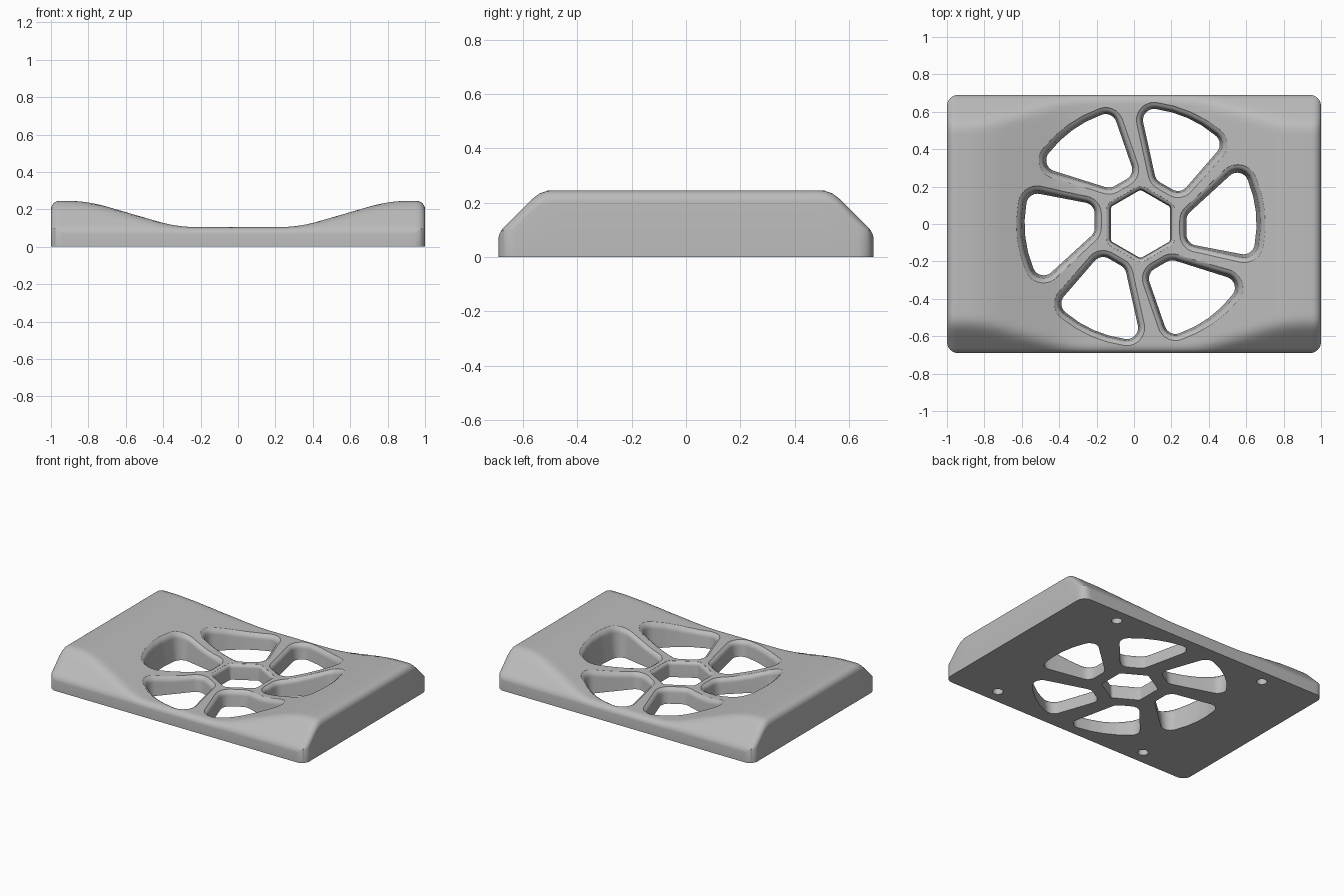
import bpy, bmesh, math
from mathutils import Vector, Matrix

cube = bpy.data.objects.get("Cube")
if cube:
    bpy.data.objects.remove(cube, do_unlink=True)

HX, HY, CORNER = 1.0, 0.69, 0.06
HUB = Vector((0.035, 0.0))


def smin(a, b, k):
    h = max(k - abs(a - b), 0)
    return min(a, b) - h * h / (4 * k)


def drop(d, r):
    """Height lost to a rounded edge at distance d from it."""
    if d >= r:
        return 0
    return r - math.sqrt(max(r * r - (r - max(d, 0)) ** 2, 0))


def height(x, y):
    """Dished top with 45 degree long sides and rounded rims."""
    ramp = 0.105 + 0.29 * (abs(x) - 0.325)
    z = -smin(-0.105, -ramp, 0.03)
    z = smin(z, 0.245, 0.03)
    z = smin(z, 0.09 + HY - abs(y), 0.035)
    return z - drop(HX - abs(x), 0.045) - drop(HY - abs(y), 0.02)


def ticks(half):
    """Grid positions, closer together near the rims."""
    rim = [half - CORNER * (1 - math.cos(i * math.pi / 14)) for i in range(7)]
    inner = half - CORNER
    n = round(2 * inner / 0.03)
    mid = [-inner + 2 * inner * i / n for i in range(n + 1)]
    return [-v for v in rim] + mid + rim[::-1]


def round_corner(x, y):
    qx, qy = (abs(x) - HX) / CORNER + 1, (abs(y) - HY) / CORNER + 1
    if qx > 0 and qy > 0:
        u, v = qx * math.sqrt(1 - qy * qy / 2), qy * math.sqrt(1 - qx * qx / 2)
        x = math.copysign(HX - CORNER + u * CORNER, x)
        y = math.copysign(HY - CORNER + v * CORNER, y)
    return x, y


def finish(bm, name):
    bmesh.ops.recalc_face_normals(bm, faces=bm.faces)
    mesh = bpy.data.meshes.new(name)
    bm.to_mesh(mesh)
    bm.free()
    ob = bpy.data.objects.new(name, mesh)
    bpy.context.collection.objects.link(ob)
    return ob


# Plate: dished top sheet, straight skirt, flat underside
bm = bmesh.new()
grid = []
for y in ticks(HY):
    row = []
    for x in ticks(HX):
        px, py = round_corner(x, y)
        row.append(bm.verts.new((px, py, height(px, py))))
    grid.append(row)
for a, b in zip(grid, grid[1:]):
    for i in range(len(a) - 1):
        bm.faces.new((a[i], a[i + 1], b[i + 1], b[i]))
rim = (grid[0] + [r[-1] for r in grid[1:]] + grid[-1][-2::-1]
       + [r[0] for r in grid[-2:0:-1]])
base = [bm.verts.new((v.co.x, v.co.y, 0)) for v in rim]
for i in range(len(rim)):
    bm.faces.new((rim[i - 1], base[i - 1], base[i], rim[i]))
bm.faces.new(base[::-1])
plate = finish(bm, "vented_plate")


def densify(points, pieces):
    out = []
    for a, b in zip(points, points[1:] + points[:1]):
        out += [a.lerp(b, i / pieces) for i in range(pieces)]
    return out


def outline_dirs(core):
    """Pairs of core point and outward direction around a convex core."""
    out = []
    for i, p in enumerate(core):
        d0, d1 = p - core[i - 1], core[(i + 1) % len(core)] - p
        a0 = math.atan2(d0.y, d0.x) - math.pi / 2
        turn = (math.atan2(d1.y, d1.x) - math.pi / 2 - a0) % (2 * math.pi)
        if turn > 6:
            turn = 0
        n = math.ceil(turn / 0.22 - 0.01)
        for s in range(n + 1):
            a = a0 + (turn * s / n if n else 0)
            out.append((p, Vector((math.cos(a), math.sin(a)))))
    return out


def add_cutter(bm, core, radius, fillet, draft):
    """Drafted opening whose upper rim flares out along the dished top."""
    dirs = outline_dirs(core)

    def ring(level):
        vs = []
        for p, d in dirs:
            q = p + d * radius
            h = height(q.x, q.y)
            off, z = level(h)
            q += d * off
            vs.append(bm.verts.new((q.x, q.y, z + (height(q.x, q.y) - h if z > 0 and z < 0.4 else 0))))
        return vs

    rings = [ring(lambda h: (0, -0.05)), ring(lambda h: (0, 0))]
    for s in range(6):
        t = math.radians(15 * s)
        rings.append(ring(lambda h: (draft * (h - fillet) + fillet * (1 - math.cos(t)),
                                     h - fillet + fillet * math.sin(t))))
    rings.append(ring(lambda h: (draft * (h - fillet) + fillet, h + 0.012)))
    rings.append(ring(lambda h: (draft * (h - fillet) + fillet, 0.5)))
    for a, b in zip(rings, rings[1:]):
        for i in range(len(a)):
            bm.faces.new((a[i - 1], a[i], b[i], b[i - 1]))
    bm.faces.new(rings[0][::-1])
    bm.faces.new(rings[-1])


# Cutters: six swept vents, the hexagonal hub and four blind screw holes
bm = bmesh.new()
arc = [Vector((0.56 * math.cos(a), 0.56 * math.sin(a)))
       for a in map(math.radians, (-10.5, -2, 6, 14, 22.5))]
vent = [Vector((0.305, 0.02)), Vector((0.305, -0.055))] + arc
for k in range(6):
    turn = Matrix.Rotation(k * math.pi / 3, 2)
    add_cutter(bm, densify([HUB + turn @ p for p in vent], 3), 0.06, 0.035, 0.12)
hexagon = [HUB + Matrix.Rotation(math.radians(30 + 60 * k), 2) @ Vector((0.16, 0))
           for k in range(6)]
add_cutter(bm, hexagon, 0.02, 0.025, 0.05)
for sx in (-1, 1):
    for sy in (-1, 1):
        spot = Matrix.Translation((HUB.x + sx * 0.605, sy * 0.59, 0.01))
        bmesh.ops.create_cone(bm, cap_ends=True, segments=32, radius1=0.034,
                              radius2=0.034, depth=0.14, matrix=spot)
cutter = finish(bm, "opening_cutter")
cutter.hide_render = True

mod = plate.modifiers.new("openings", 'BOOLEAN')
mod.operation, mod.solver, mod.object = 'DIFFERENCE', 'EXACT', cutter
bpy.ops.object.select_all(action='DESELECT')
plate.select_set(True)
bpy.context.view_layer.objects.active = plate
bpy.ops.object.modifier_apply(modifier=mod.name)
bpy.data.objects.remove(cutter, do_unlink=True)

# Single grey finish
grey = bpy.data.materials.new("light_grey")
grey.use_nodes = True
colour = (0.5, 0.5, 0.5, 1)
grey.diffuse_color = colour
grey.node_tree.nodes["Principled BSDF"].inputs["Base Color"].default_value = colour
plate.data.materials.clear()
plate.data.materials.append(grey)
bpy.ops.object.shade_smooth_by_angle(angle=math.radians(35))
